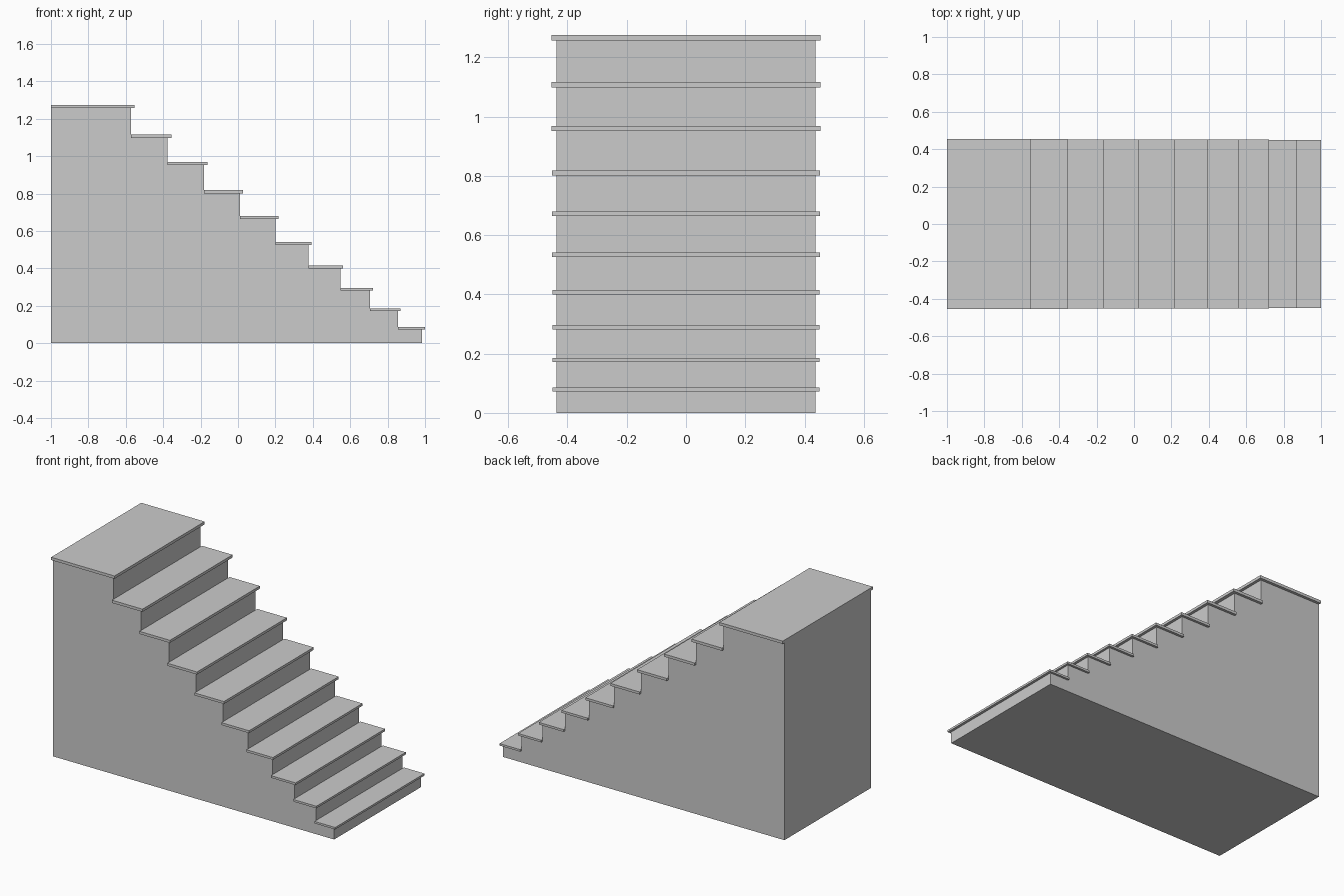
import bpy, bmesh

if "Cube" in bpy.data.objects:
    bpy.data.objects.remove(bpy.data.objects["Cube"])

# One entry per step, bottom to top
NOSES = [1.0, 0.868, 0.722, 0.562, 0.394, 0.217, 0.028, -0.163, -0.356, -0.553]
RISERS = [0.984, 0.855, 0.706, 0.548, 0.377, 0.20, 0.011, -0.181, -0.377, -0.571]
TOPS = [0.086, 0.186, 0.296, 0.415, 0.541, 0.68, 0.818, 0.969, 1.116, 1.275]
BACK = -1.0
BODY_HALF = 0.437


def extrude_profile(name, points, half_width):
    """Make a solid from an x-z outline, extruded along y."""
    bm = bmesh.new()
    face = bm.faces.new([bm.verts.new((x, -half_width, z)) for x, z in points])
    new = bmesh.ops.extrude_face_region(bm, geom=[face])["geom"]
    moved = [v for v in new if isinstance(v, bmesh.types.BMVert)]
    bmesh.ops.translate(bm, verts=moved, vec=(0, 2 * half_width, 0))
    bmesh.ops.recalc_face_normals(bm, faces=bm.faces)
    mesh = bpy.data.meshes.new(name)
    bm.to_mesh(mesh)
    bm.free()
    obj = bpy.data.objects.new(name, mesh)
    bpy.context.collection.objects.link(obj)
    return obj


thickness = [0.013 + 0.005 * i / 9 for i in range(10)]
unders = [top - t for top, t in zip(TOPS, thickness)]

# Solid stair body with a stepped outline
outline = [(BACK, 0), (RISERS[0], 0)]
for i, under in enumerate(unders):
    outline.append((RISERS[i], under))
    back = RISERS[i + 1] if i < 9 else BACK
    outline.append((back, under))
extrude_profile("stair_body", outline, BODY_HALF)

# Overhanging treads, the last one being the landing
for i, (nose, under, top) in enumerate(zip(NOSES, unders, TOPS)):
    back = RISERS[i + 1] if i < 9 else BACK
    name = f"tread_{i + 1}" if i < 9 else "landing"
    half = 0.450 + 0.004 * i / 9
    extrude_profile(name, [(back, under), (nose, under), (nose, top), (back, top)], half)
